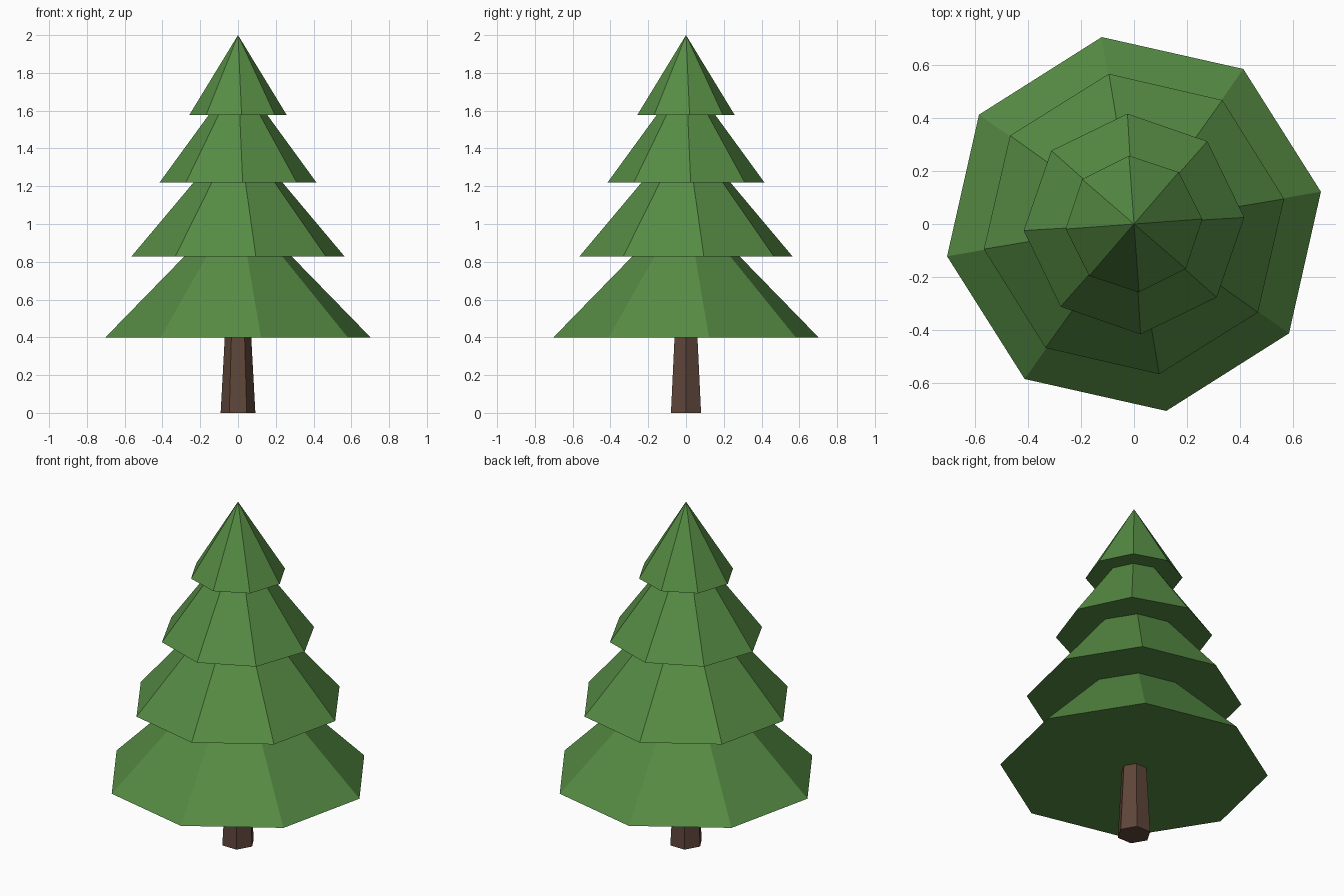
import bpy, bmesh, math
from mathutils import Matrix

if "Cube" in bpy.data.objects:
    bpy.data.objects.remove(bpy.data.objects["Cube"])


def material(name, color):
    m = bpy.data.materials.new(name)
    m.diffuse_color = (*color, 1.0)
    m.use_nodes = True
    m.node_tree.nodes["Principled BSDF"].inputs["Base Color"].default_value = m.diffuse_color
    return m


def cone(name, sides, r_bottom, r_top, z0, z1, angle, mat):
    """Flat-shaded capped cone whose first corner sits at the given angle (degrees)."""
    bm = bmesh.new()
    step = 2 * math.pi / sides
    a0 = math.radians(angle)

    def ring(r, z):
        return [bm.verts.new((r * math.cos(a0 + i * step), r * math.sin(a0 + i * step), z))
                for i in range(sides)]

    low = ring(r_bottom, z0)
    bm.faces.new(low[::-1])
    if r_top > 0:
        high = ring(r_top, z1)
        bm.faces.new(high)
        for i in range(sides):
            j = (i + 1) % sides
            bm.faces.new((low[i], low[j], high[j], high[i]))
    else:
        tip = bm.verts.new((0, 0, z1))
        for i in range(sides):
            bm.faces.new((low[i], low[(i + 1) % sides], tip))
    mesh = bpy.data.meshes.new(name)
    bm.to_mesh(mesh)
    bm.free()
    mesh.materials.append(mat)
    obj = bpy.data.objects.new(name, mesh)
    bpy.context.collection.objects.link(obj)
    return obj


green = material("needle green", (0.093, 0.262, 0.058))
brown = material("bark brown", (0.114, 0.061, 0.042))

# Six-sided tapered trunk, reaching slightly into the lowest tier
cone("trunk", 6, 0.092, 0.069, 0.0, 0.42, 0, brown)

# Foliage tiers: radius, base height, tip height, turn
tiers = [
    (0.714, 0.398, 1.12, 9.8),
    (0.573, 0.827, 1.50, 9.5),
    (0.416, 1.220, 1.79, 3.4),
    (0.258, 1.578, 2.00, 4.2),
]
for n, (r, z0, z1, turn) in enumerate(tiers, 1):
    cone(f"foliage_tier_{n}", 8, r, 0, z0, z1, turn, green)
